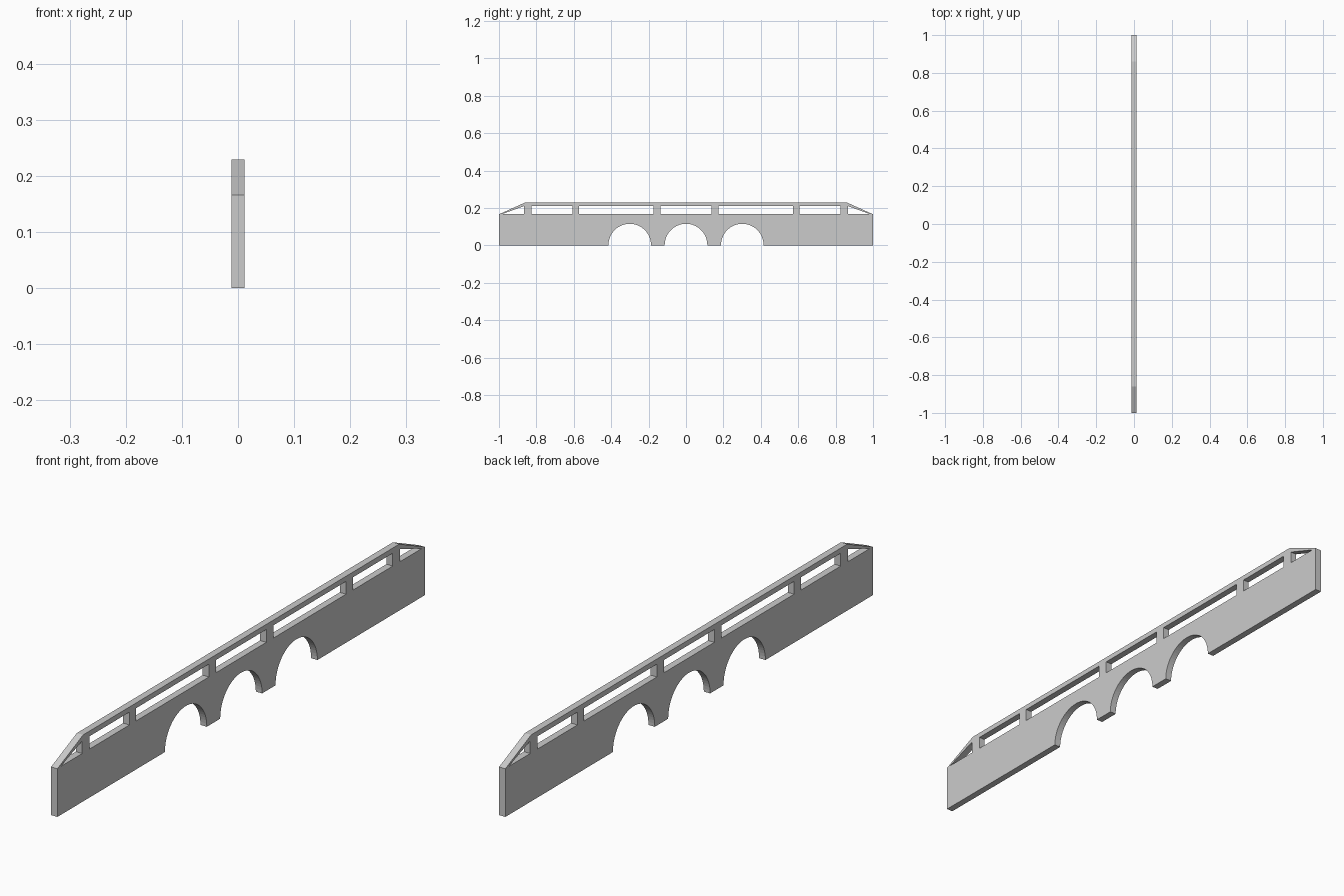
import bpy, bmesh
from math import pi, sin, cos

if "Cube" in bpy.data.objects:
    bpy.data.objects.remove(bpy.data.objects["Cube"])

HALF_T = 0.012      # half thickness of the wall
DECK = 0.167        # top of the solid wall
TOP = 0.229         # top of the hand rail
RAIL = 0.211        # underside of the hand rail
R = 0.114           # arch radius
SEG = 32

curve = bpy.data.curves.new("bridge_side_wall", "CURVE")
curve.dimensions = "2D"
curve.fill_mode = "BOTH"
curve.extrude = HALF_T


def loop(points):
    """Add one closed outline; inner outlines become holes."""
    s = curve.splines.new("POLY")
    s.points.add(len(points) - 1)
    for p, (y, z) in zip(s.points, points):
        p.co = (y, z, 0, 1)
    s.use_cyclic_u = True


# Outer outline: sloped rail ends on top, three arches along the base
outline = [(1, 0), (1, 0.166), (0.86, TOP), (-0.86, TOP), (-1, 0.166), (-1, 0)]
for c in (-0.301, 0, 0.301):
    outline += [(c - R * cos(pi * i / SEG), R * 1.01 * sin(pi * i / SEG))
                for i in range(SEG + 1)]
loop(outline)

# Rail openings between the posts
for a, b in ((-0.137, 0.137), (0.175, 0.571), (0.608, 0.825),
             (-0.571, -0.175), (-0.825, -0.608)):
    loop([(a, DECK), (b, DECK), (b, RAIL), (a, RAIL)])

# Triangular openings under the sloped rail ends
for s in (-1, 1):
    loop([(s * 0.983, DECK), (s * 0.865, DECK), (s * 0.865, 0.210)])

wall = bpy.data.objects.new("bridge_side_wall", curve)
bpy.context.collection.objects.link(wall)
wall.rotation_euler = (pi / 2, 0, pi / 2)   # stand the profile in the y-z plane

# Turn into a clean welded mesh
bpy.context.view_layer.objects.active = wall
wall.select_set(True)
bpy.ops.object.convert(target="MESH")
wall = bpy.context.object
bpy.ops.object.transform_apply(location=False, rotation=True, scale=False)
bm = bmesh.new()
bm.from_mesh(wall.data)
bmesh.ops.remove_doubles(bm, verts=bm.verts, dist=1e-5)
bmesh.ops.recalc_face_normals(bm, faces=bm.faces)
for f in bm.faces:
    f.smooth = False
bm.to_mesh(wall.data)
bm.free()
